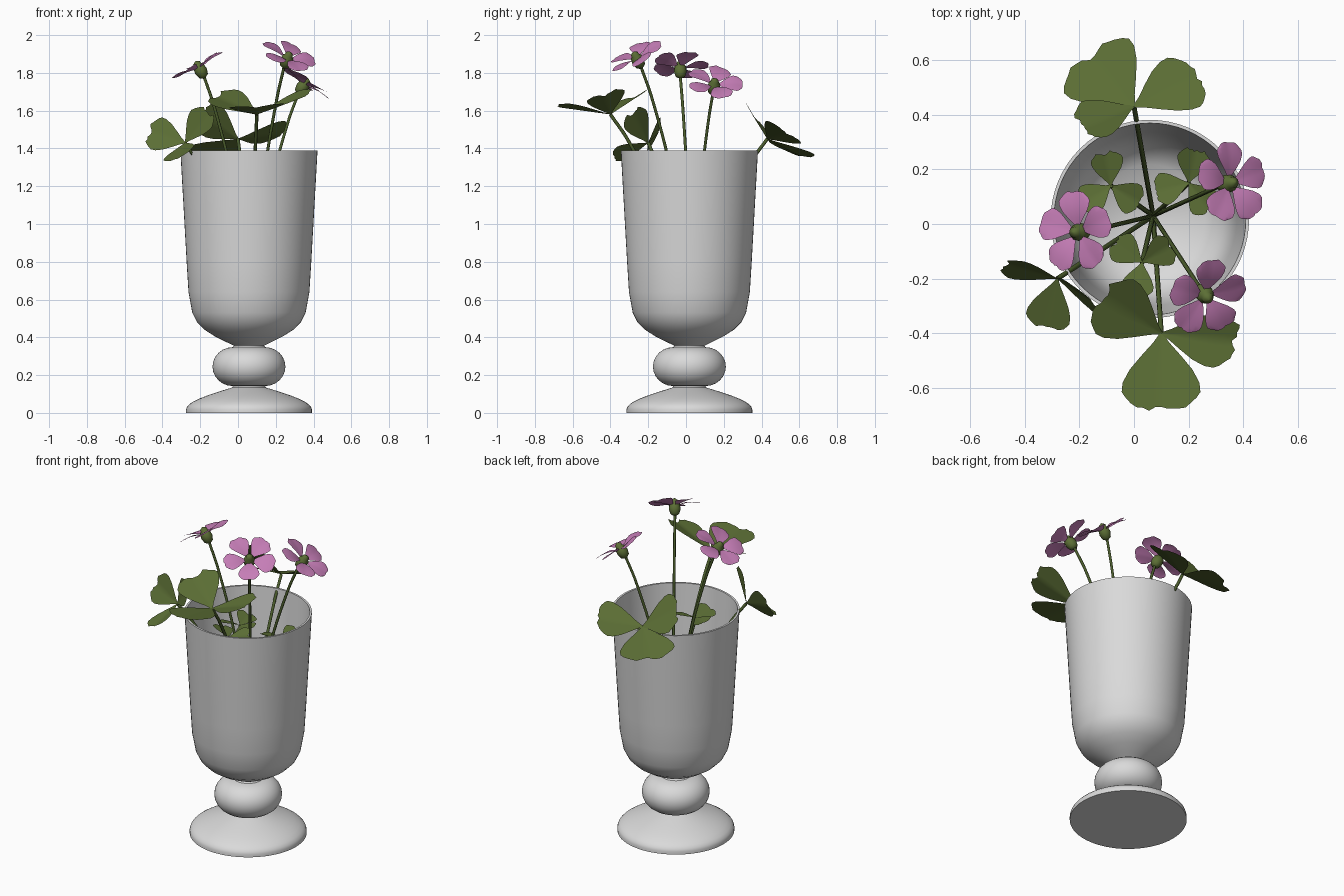
import bpy, bmesh, math, random
from mathutils import Vector as V

if "Cube" in bpy.data.objects:
    bpy.data.objects.remove(bpy.data.objects["Cube"])
random.seed(4)

def mat(name, *c):
    m = bpy.data.materials.new(name)
    m.diffuse_color = (*c, 1)
    m.use_nodes = True
    m.node_tree.nodes["Principled BSDF"].inputs["Base Color"].default_value = m.diffuse_color
    return m

WHITE = mat("white_ceramic", .7, .7, .7)
GREEN = mat("leaf_green", .105, .155, .035)
STEM = mat("stem_green", .07, .11, .025)
PINK = mat("petal_pink", .56, .205, .47)

def finish(bm, name, m, angle=60):
    me = bpy.data.meshes.new(name)
    bm.to_mesh(me)
    bm.free()
    ob = bpy.data.objects.new(name, me)
    bpy.context.collection.objects.link(ob)
    me.materials.append(m)
    bpy.ops.object.select_all(action='DESELECT')
    ob.select_set(True)
    bpy.context.view_layer.objects.active = ob
    bpy.ops.object.shade_smooth_by_angle(angle=math.radians(angle))

def lathe(name, prof, origin, axis, m, n=64, angle=40):
    """Spin (radius, height) points around an axis."""
    bm = bmesh.new()
    rot = V((0, 0, 1)).rotation_difference(axis)
    turn = [i * math.tau / n for i in range(n)]
    rings = [[bm.verts.new(origin + rot @ V((r * math.cos(t), r * math.sin(t), z))) for t in turn]
             for r, z in prof]
    for a, b in zip(rings, rings[1:]):
        for i in range(n):
            j = (i + 1) % n
            bm.faces.new((a[i], a[j], b[j], b[i]))
    bm.faces.new(rings[0][::-1])
    bm.faces.new(rings[-1])
    finish(bm, name, m, angle)

# Goblet vase: domed foot, round knob, cup outside, cup inside
foot = [(.333, 0)] + [(.09 + .243 * math.cos(i * math.pi / 16), .018 + .0145 * i) for i in range(9)]
knob = [(.085 + .108 * math.sin(i * math.pi / 12), .245 - .103 * math.cos(i * math.pi / 12))
        for i in range(13)]
cup = [(.08, .356), (.12, .375), (.18, .405), (.235, .44), (.275, .48), (.3, .53), (.32, .64),
       (.33, .8), (.363, 1.388)]
inside = [(.351, 1.388), (.318, .8), (.305, .63), (.27, .51), (.2, .45), (.01, .41)]
lathe("vase", foot + knob + cup + inside, V((.058, .018, 0)), V((0, 0, 1)), WHITE)

# Shared heart-shaped blade for leaflets and petals: half width grows then rounds off
ROWS = [0, .12, .3, .5, .7, .85, .94, 1]

def blade(bm, base, tip, side, notch, fold, jag, curl=0):
    d = tip - base
    nrm = d.cross(side).normalized()
    if nrm.z < 0:
        side, nrm = -side, -nrm
    rows = []
    for u in ROWS:
        w = .04 + .96 * math.sin(math.pi / 2 * min(u / .82, 1)) ** 1.2 - 7 * max(u - .82, 0) ** 2
        row = []
        for i in range(-5, 6):
            v = i / 5
            a = u * (1 - u * notch * (1 - abs(v)) ** 1.5 - .14 * v ** 4 * u)
            if u == 1:
                a += random.uniform(-jag, jag)
            h = d.length * (fold * abs(v) * w + curl * math.sin(u * math.pi))
            row.append(bm.verts.new(base + d * a + side * v * w + nrm * h))
        rows.append(row)
    for a, b in zip(rows, rows[1:]):
        for i in range(10):
            bm.faces.new((a[i], a[i + 1], b[i + 1], b[i]))

def stem(name, end, r):
    """Curved stalk from the bottom of the cup, leaning outwards near the top."""
    root = V((.07, .03, .42))
    d = end - root
    cu = bpy.data.curves.new(name, 'CURVE')
    cu.dimensions = '3D'
    cu.bevel_depth = r
    cu.bevel_resolution = 2
    sp = cu.splines.new('BEZIER')
    sp.bezier_points.add(3)
    for bp, (k, h) in zip(sp.bezier_points, [(0, 0), (.3, .5), (.78, .88), (1, 1)]):
        bp.co = root + V((d.x * k, d.y * k, d.z * h))
        bp.handle_left_type = bp.handle_right_type = 'AUTO'
    cu.materials.append(STEM)
    bpy.context.collection.objects.link(bpy.data.objects.new(name, cu))

def leaf(name, centre, *leaflets):
    """Clover leaf: each leaflet is (tip, half-width vector)."""
    bm = bmesh.new()
    for tip, side in leaflets:
        blade(bm, V(centre), V(tip), V(side), .10, .06, .035)
    finish(bm, name, GREEN)
    stem(name + "_stem", V(centre), .009)

# Large leaves leaning over the rim
leaf("back_leaf", (0, .43, 1.45), ((-.18, .62, 1.35), (.12, .1, -.02)),
     ((.25, .54, 1.48), (-.06, .09, -.06)), ((-.2, .35, 1.58), (.045, -.065, .085)))
leaf("front_leaf", (.1, -.4, 1.58), ((.1, -.69, 1.62), (.145, 0, .01)),
     ((-.13, -.26, 1.68), (.07, .1, .04)), ((.39, -.43, 1.69), (.02, .1, .03)))
leaf("left_leaf", (-.28, -.2, 1.43), ((-.48, -.14, 1.49), (.03, .03, .085)),
     ((-.15, -.28, 1.6), (.055, -.06, -.045)), ((-.32, -.39, 1.34), (.08, -.02, .035)))

# Small leaves inside the cup
for name, c, first in (("inner_back_leaf", (-.085, .14, 1.22), 100),
                       ("inner_right_leaf", (.2, .15, 1.2), 80),
                       ("inner_front_leaf", (.03, -.14, 1.28), 30)):
    lets = []
    for k in range(3):
        t = math.radians(first + 115 * k)
        o = V((math.cos(t), math.sin(t), .15))
        lets.append((V(c) + o * .13, V((-o.y, o.x, .3)) * .06))
    leaf(name, c, *lets)

# Five-petalled flowers: centre and facing direction
for name, c, n in (("left_flower", (-.21, -.03, 1.835), (-.48, 0, .88)),
                   ("front_flower", (.265, -.265, 1.885), (.33, -.42, .84)),
                   ("right_flower", (.355, .15, 1.745), (.55, .12, .83))):
    c, n = V(c), V(n).normalized()
    ex = V((0, 1, 0)).cross(n).normalized()
    ey = n.cross(ex)
    bm = bmesh.new()
    for k in range(5):
        t = math.radians(93 + 72 * k)
        out = ex * math.cos(t) + ey * math.sin(t)
        across = ey * math.cos(t) - ex * math.sin(t)
        blade(bm, c + out * .014 - n * .012, c + out * .152 + n * .008,
              across * .06 + n * .008, .03, .02, .012, .07)
    finish(bm, name + "_petals", PINK)
    # calyx cup below and pistil above
    lathe(name + "_calyx", [(.008, -.07), (.026, -.058), (.034, -.03), (.03, -.002), (.021, .008),
                            (.02, .02), (.003, .031)], c, n, GREEN, 12, 60)
    stem(name + "_stem", c - n * .065, .008)
